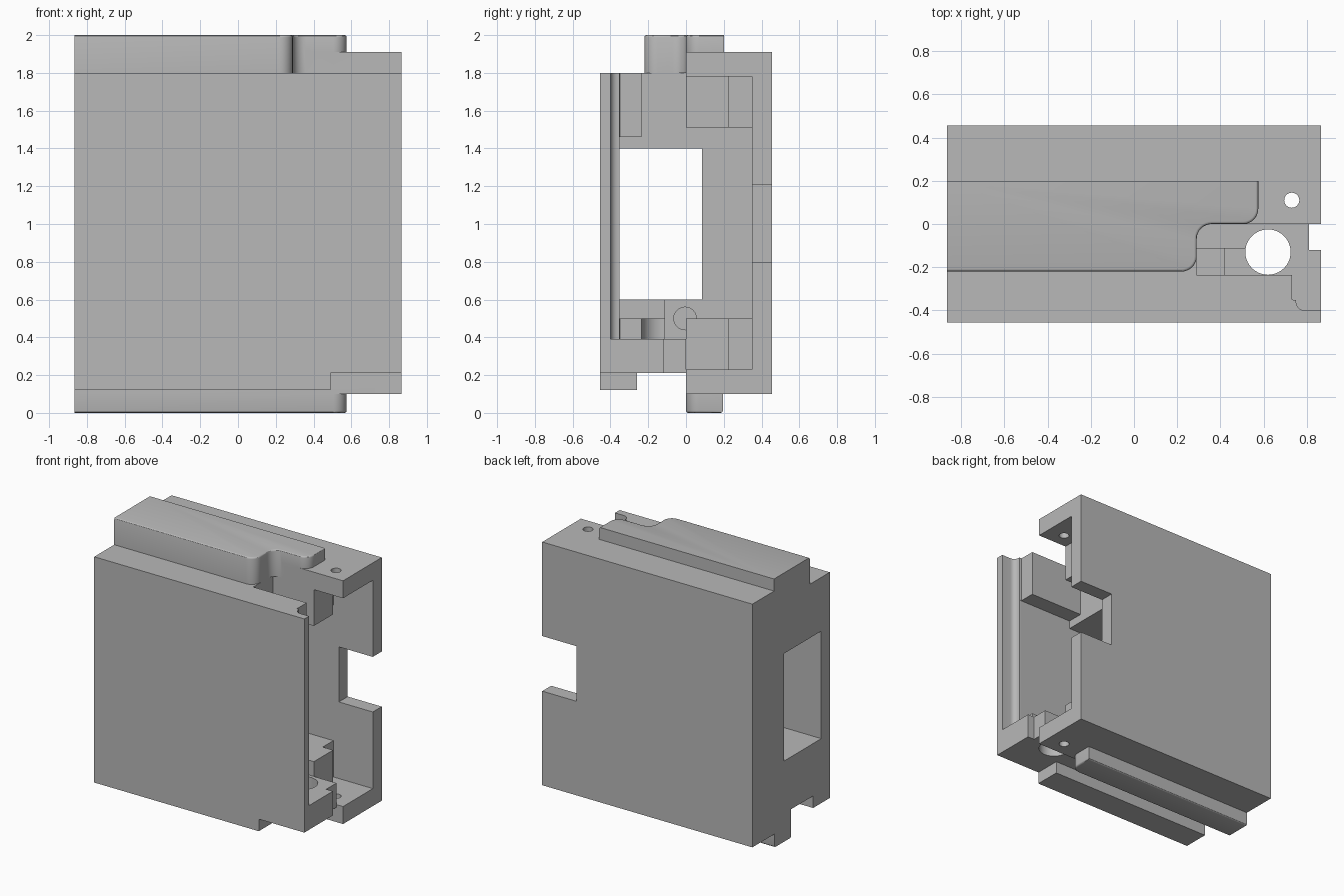
import bpy, bmesh, math
from mathutils import Vector

if "Cube" in bpy.data.objects:
    bpy.data.objects.remove(bpy.data.objects["Cube"])

grey = bpy.data.materials.new("plain grey")
grey.diffuse_color = (0.48, 0.48, 0.48, 1)
grey.use_nodes = True
grey.node_tree.nodes["Principled BSDF"].inputs["Base Color"].default_value = grey.diffuse_color


def prism(name, pts, lo, hi, axis="z", bevel_end=None, bevel_w=0.012, skip=()):
    """Extrude a closed profile along an axis; optionally round one end's rim."""
    place = {"z": lambda a, b, t: (a, b, t), "x": lambda a, b, t: (t, a, b)}[axis]
    bm = bmesh.new()
    low = [bm.verts.new(place(a, b, lo)) for a, b in pts]
    top = [bm.verts.new(place(a, b, hi)) for a, b in pts]
    n = len(pts)
    bm.faces.new(low)
    bm.faces.new(top)
    for i in range(n):
        j = (i + 1) % n
        bm.faces.new((low[i], low[j], top[j], top[i]))
    bmesh.ops.recalc_face_normals(bm, faces=bm.faces)
    if bevel_end:
        ring = top if bevel_end == "top" else low
        edges = [bm.edges.get((ring[i], ring[(i + 1) % n])) for i in range(n) if i not in skip]
        bmesh.ops.bevel(bm, geom=edges, offset=bevel_w, segments=3, profile=0.5, affect="EDGES")
    me = bpy.data.meshes.new(name)
    bm.to_mesh(me)
    bm.free()
    ob = bpy.data.objects.new(name, me)
    bpy.context.collection.objects.link(ob)
    me.materials.append(grey)
    return ob


def box(name, x0, x1, y0, y1, z0, z1):
    return prism(name, [(x0, y0), (x1, y0), (x1, y1), (x0, y1)], z0, z1)


def circle(a, b, r, n=40):
    return [(a + r * math.cos(2 * math.pi * i / n), b + r * math.sin(2 * math.pi * i / n)) for i in range(n)]


def arc(a, b, r, d0, d1, n=8):
    return [(a + r * math.cos(math.radians(d0 + (d1 - d0) * i / n)),
             b + r * math.sin(math.radians(d0 + (d1 - d0) * i / n))) for i in range(n + 1)]


def combine(target, other, op):
    m = target.modifiers.new("join", "BOOLEAN")
    m.operation, m.solver, m.object = op, "EXACT", other
    bpy.context.view_layer.objects.active = target
    bpy.ops.object.modifier_apply(modifier=m.name)
    bpy.data.objects.remove(other, do_unlink=True)


L, R = -0.865, 0.865
# main body: two staggered halves in one cross-section
body = prism("housing", [(-.455, .21), (0, .21), (0, .1), (.455, .1), (.455, 1.91),
                         (0, 1.91), (0, 1.8), (-.455, 1.8)], L, R, "x")

# box cutters: x0, x1, y0, y1, z0, z1
cuts = [
    (-1, .35, -.355, .085, .6, 1.4),       # duct through the left wall
    (.29, .74, -.11, 0, .39, 1.95),        # front cavity, deep strip
    (.29, .74, -.235, -.1, .6, 1.95),      # front cavity, upper step
    (.42, .74, -.235, -.1, .5, .7),        # middle step
    (.62, .74, -.235, -.1, .39, .7),       # floor beside the round hole
    (.29, .74, -.355, -.2, .6, 1.46),      # space between front blocks
    (.42, .74, -.355, -.2, .5, 1.46),
    (.29, 1, -.05, .35, .5, 1.51),         # back pocket
    (.625, 1, -.05, .3, 1.4, 1.78),        # upper corner pocket
    (.625, 1, 0, .3, .23, .6),             # lower corner pocket
    (.54, 1, .225, .35, .23, 1.78),        # deeper groove by the back wall
    (.625, 1, -.05, .05, .39, .6),
    (.585, 1, .3, .6, .8, 1.21),           # notch in the back wall
    (.81, 1, -.12, 0, .15, .5),            # notch in the floor edge
]
for c in cuts:
    combine(body, box("cutter", *c), "DIFFERENCE")

# flared opening at the right end of the front wall
flare = [(.73, 0), (.73, -.35), (.75, -.352)] + arc(.79, -.36, .04, 180, 270, 6) + [(1, -.4), (1, 0)]
combine(body, prism("cutter", flare, .39, 1.95), "DIFFERENCE")

# round hole in the floor, screw holes, cable hole
combine(body, prism("cutter", circle(.62, -.13, .105), .15, .9), "DIFFERENCE")
combine(body, prism("cutter", circle(.73, .11, .035, 24), -.1, 2.1), "DIFFERENCE")
combine(body, prism("cutter", circle(-.005, .5, .06, 24), .2, .35, "x"), "DIFFERENCE")

# raised block on top with an S-shaped right end
s_shape = ([(L, .2), (L, -.22)] + arc(.22, -.15, .07, -90, 0) + arc(.36, -.07, .07, 180, 90)
           + arc(.505, .07, .07, -90, 0) + [(.575, .2)])
last = len(s_shape) - 1
combine(body, prism("top_block", s_shape, 1.8, 2, bevel_end="top", skip=(0, last)), "UNION")

# rails underneath
rail = [(L, .195), (L, 0)] + arc(.505, .07, .07, -90, 0) + [(.575, .195)]
combine(body, prism("back_rail", rail, 0, .15, bevel_end="low", skip=(0,)), "UNION")
combine(body, box("front_rail", L, .49, -.455, -.26, .12, .21), "UNION")

bpy.ops.object.select_all(action="DESELECT")
body.select_set(True)
bpy.context.view_layer.objects.active = body
bpy.ops.object.shade_smooth_by_angle(angle=math.radians(30))
